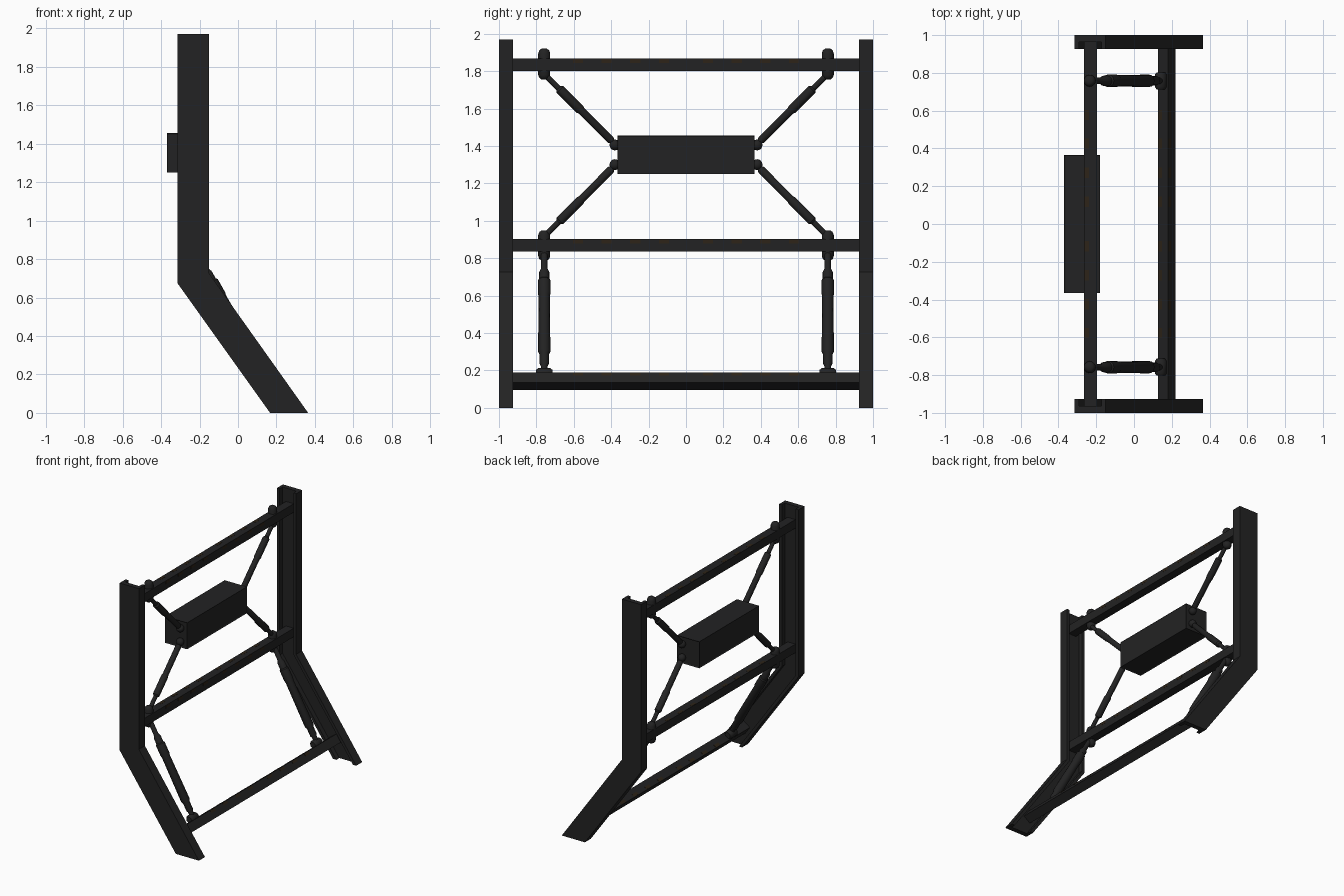
import bpy, bmesh, math
from mathutils import Vector, Matrix

if "Cube" in bpy.data.objects:
    bpy.data.objects.remove(bpy.data.objects["Cube"])


def material(name, rgb):
    m = bpy.data.materials.new(name)
    m.diffuse_color = (*rgb, 1)
    m.use_nodes = True
    m.node_tree.nodes["Principled BSDF"].inputs["Base Color"].default_value = m.diffuse_color
    return m


BLACK = material("black_metal", (0.0165, 0.0165, 0.0168))
BROWN = material("dark_rust", (0.026, 0.017, 0.009))


def finish(bm, name, mat=BLACK, smooth=False):
    bmesh.ops.recalc_face_normals(bm, faces=bm.faces)
    me = bpy.data.meshes.new(name)
    bm.to_mesh(me)
    bm.free()
    ob = bpy.data.objects.new(name, me)
    bpy.context.collection.objects.link(ob)
    me.materials.append(mat)
    if smooth:
        bpy.ops.object.select_all(action='DESELECT')
        ob.select_set(True)
        bpy.context.view_layer.objects.active = ob
        bpy.ops.object.shade_smooth_by_angle(angle=math.radians(40))
    return ob


def loft(bm, rings):
    vs = [[bm.verts.new(p) for p in r] for r in rings]
    n = len(vs[0])
    for a, b in zip(vs, vs[1:]):
        for i in range(n):
            bm.faces.new((a[i], a[(i + 1) % n], b[(i + 1) % n], b[i]))
    bm.faces.new(vs[0])
    bm.faces.new(vs[-1])


def box(bm, size, matrix):
    bmesh.ops.create_cube(bm, size=1, matrix=matrix @ Matrix.Diagonal((*size, 1)))


def rod(name, a, b, profile, n=12):
    """Turned rod from a to b; profile = (distance fraction, radius)."""
    a, b = Vector(a), Vector(b)
    rot = (b - a).to_track_quat('Z', 'Y')
    rings = []
    for t, r in profile:
        c = a.lerp(b, t)
        rings.append([c + rot @ Vector((r * math.cos(2 * math.pi * i / n),
                                        r * math.sin(2 * math.pi * i / n), 0)) for i in range(n)])
    bm = bmesh.new()
    loft(bm, rings)
    return finish(bm, name, smooth=True)


SIDES = ((-1, "left"), (1, "right"))
BX, RY = -0.23, 0.758           # bar depth position, strut position
Z_TOP, Z_MID = 1.833, 0.868     # crossbar heights
LOW = Vector((0.173, 0, 0.143))  # lower bar centre
SLOPE = math.atan2(0.515, 0.725)

# Bent side posts: C channel, open to the inside
stations = [((-0.315, 1.97), (-0.15, 1.97)), ((-0.315, 0.675), (-0.15, 0.725)), ((0.167, 0), (0.365, 0))]
channel = [(0, 0.926), (0, 1), (1, 1), (1, 0.926), (0.86, 0.926), (0.86, 0.963), (0.14, 0.963), (0.14, 0.926)]
for s, side in SIDES:
    bm = bmesh.new()
    loft(bm, [[(l[0] + (r[0] - l[0]) * u, s * d, l[1] + (r[1] - l[1]) * u) for u, d in channel]
              for l, r in stations])
    finish(bm, side + "_post")

# Crossbars with faint worn patches on the top and inner faces
for name, c, ang in (("upper_crossbar", (BX, 0, Z_TOP), 0), ("middle_crossbar", (BX, 0, Z_MID), 0),
                     ("lower_crossbar", LOW, -SLOPE)):
    frame = Matrix.Translation(c) @ Matrix.Rotation(ang, 4, 'Y')
    bm = bmesh.new()
    box(bm, (0.067, 1.928, 0.067), frame)
    finish(bm, name)
    bm = bmesh.new()
    for k in range(-4, 5):
        if k:
            y = k * 0.153 - math.copysign(0.035, k)
            box(bm, (0.024, 0.055, 0.002), frame @ Matrix.Translation((-0.019, y, 0.0335)))
            box(bm, (0.002, 0.055, 0.020), frame @ Matrix.Translation((0.0335, y, 0.021)))
    finish(bm, name + "_patches", BROWN)

# Central box with shallow recessed panels
bm = bmesh.new()
box(bm, (0.19, 0.732, 0.205), Matrix.Translation((-0.275, 0, 1.3525)))
bmesh.ops.inset_individual(bm, faces=list(bm.faces), thickness=0.009, depth=-0.004)
finish(bm, "central_box")

lug = [(0, 0.014), (0.05, 0.026), (0.15, 0.032), (0.85, 0.032), (0.95, 0.026), (1, 0.014)]
brace = [(0, 0.015), (0.2, 0.015), (0.22, 0.025), (0.5, 0.025), (0.52, 0.021),
         (0.93, 0.021), (0.95, 0.014), (1, 0.014)]
damper = [(0, 0.018), (0.12, 0.018), (0.15, 0.027), (0.21, 0.027), (0.22, 0.034), (0.33, 0.034),
          (0.35, 0.03), (0.82, 0.033), (0.84, 0.025), (0.92, 0.025), (0.94, 0.018), (1, 0.018)]

for s, side in SIDES:
    y = s * RY
    # Rounded lugs through the upper and middle bars
    rod(side + "_upper_lug", (BX - 0.004, y, 1.755), (BX - 0.004, y, 1.92), lug)
    rod(side + "_middle_lug", (BX - 0.004, y, 0.787), (BX - 0.004, y, 0.948), lug)
    # Diagonal braces to the central box and their end knuckles
    for lvl, z0, z1 in (("upper", 1.785, 1.405), ("lower", 0.915, 1.30)):
        rod(f"{side}_{lvl}_brace", (BX, y, z0), (BX, s * 0.375, z1), brace)
        bm = bmesh.new()
        bmesh.ops.create_uvsphere(bm, u_segments=12, v_segments=8, radius=0.029,
                                  matrix=Matrix.Translation((BX, s * 0.38, z1)))
        finish(bm, f"{side}_{lvl}_knuckle", smooth=True)
    # Sloping dampers down to the lower bar, with a cross pin
    rod(side + "_damper", (-0.215, y, 0.82), (0.145, y, 0.185), damper)
    rod(side + "_damper_pin", (0.142, y - 0.045, 0.18), (0.142, y + 0.045, 0.18),
        [(0, 0.022), (0.15, 0.032), (0.85, 0.032), (1, 0.022)])
